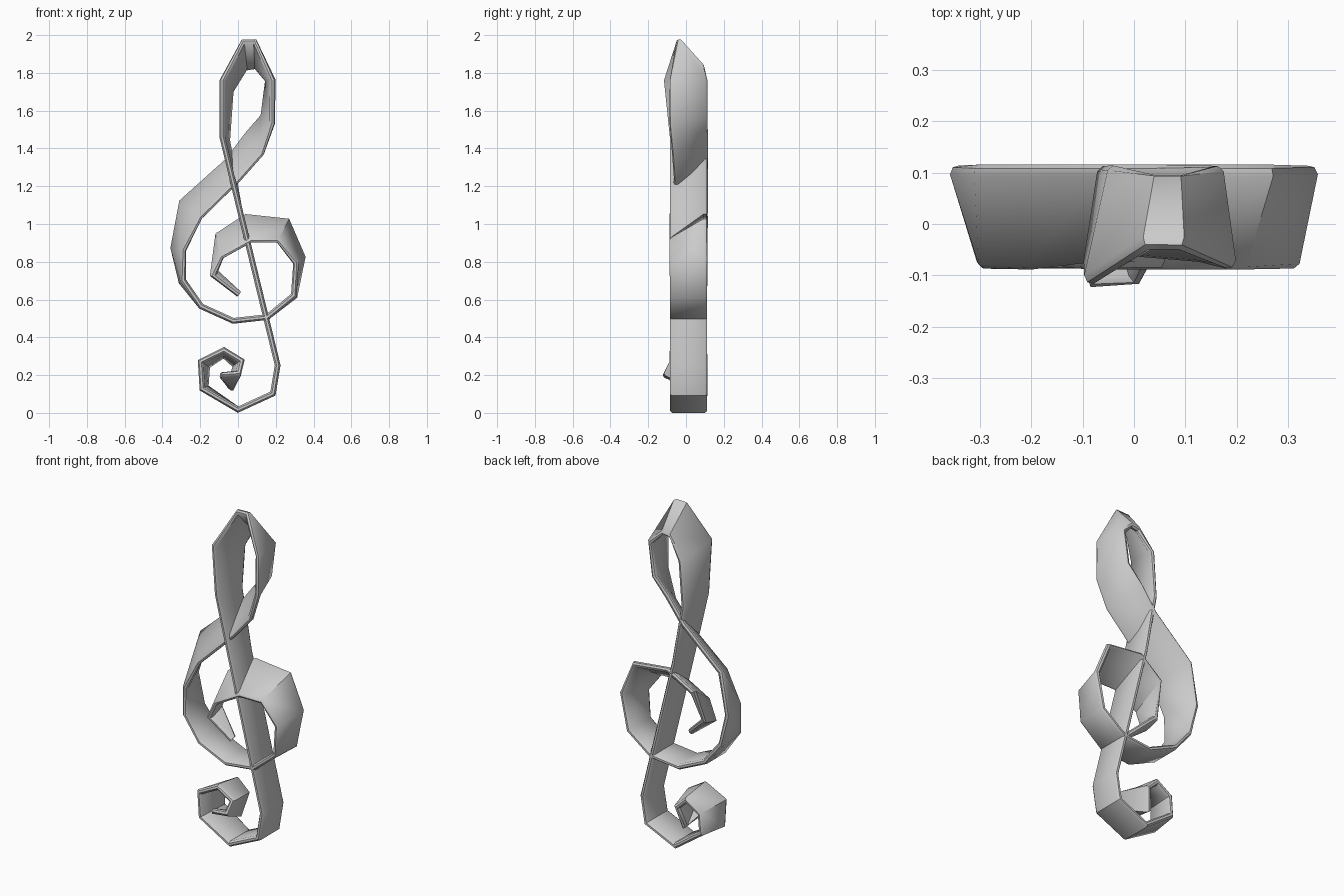
import bpy, bmesh
from mathutils import Vector

if "Cube" in bpy.data.objects:
    bpy.data.objects.remove(bpy.data.objects["Cube"])

T = 0.015           # half thickness of the ribbon
YF, YB = -0.085, 0.112

# Stations: front edge x, z, back-edge x, z offset, optional front/back y
spiral = [
    (0.005, 0.632, 0, 0.01, -0.075, -0.035),
    (-0.13, 0.735, 0.0, 0.03, -0.085, 0.03),
    (-0.085, 0.83, -0.025, 0.125, -0.085, 0.095),
    (0.07, 0.915, -0.03, 0.14), (0.21, 0.915, 0.055, 0.115),
    (0.305, 0.80, 0.04, 0.035), (0.295, 0.63, 0.005, -0.005),
    (0.155, 0.515), (-0.025, 0.495), (-0.195, 0.572),
    (-0.29, 0.71, -0.01, -0.01), (-0.285, 0.87, -0.062, 0.012),
    (-0.195, 1.04, -0.11, 0.09),
]
top_loop = [
    (0.01, 1.24, -0.07, 0.11, -0.06), (0.13, 1.375, -0.09, 0.11, -0.07),
    (0.185, 1.54, -0.055, 0.04), (0.185, 1.77, -0.028, 0.0, -0.085),
    (0.09, 1.982, 0.0, -0.15, -0.045, 0.09),
    (0.025, 1.98, 0.02, -0.155, -0.045, 0.09),
    (-0.085, 1.77, 0.05, -0.06, -0.115), (-0.085, 1.47, 0.03, -0.02),
]
stem_and_curl = [
    (0.005, 1.10), (0.21, 0.26), (0.185, 0.11), (0.0, 0.025),
    (-0.19, 0.135, 0.02, 0.01), (-0.2, 0.28, 0.04, -0.025),
    (-0.075, 0.342, 0.0, -0.03), (0.02, 0.285, -0.035, -0.03),
    (0.005, 0.222, -0.05, -0.09, -0.115, 0.08),
    (-0.085, 0.215, -0.01, -0.02, -0.12, -0.085),
]


def station(x, z, dx=0, dz=0, yf=YF, yb=YB):
    return Vector((x, yf, z)), Vector((x + dx, yb, z + dz))


def edge_normals(points, across):
    """Mitred thickness direction at every point of one ribbon edge."""
    result = []
    last = len(points) - 1
    for i, p in enumerate(points):
        a = (p - points[max(i - 1, 0)])
        b = (points[min(i + 1, last)] - p)
        a = a if a.length > 1e-6 else b
        b = b if b.length > 1e-6 else a
        a, b = a.normalized(), b.normalized()
        n = (a + b).cross(across[i]).normalized()
        side = b.cross(across[i]).normalized()
        result.append(n / max(0.75, n.dot(side)))
    return result


def ribbon(name, rows):
    pairs = [station(*r) for r in rows]
    front, back = [p[0] for p in pairs], [p[1] for p in pairs]
    across = [(b - f).normalized() for f, b in pairs]
    nf, nb = edge_normals(front, across), edge_normals(back, across)
    bm = bmesh.new()
    rings = []
    for f, b, u, m, n in zip(front, back, across, nf, nb):
        c = min(0.012, (b - f).length * 0.3)
        pts = [f + m * T * 0.4, f + u * c + m * T, b - u * c + n * T, b + n * T * 0.4,
               b - n * T * 0.4, b - u * c - n * T, f + u * c - m * T, f - m * T * 0.4]
        rings.append([bm.verts.new(p) for p in pts])
    for r, s in zip(rings, rings[1:]):
        for k in range(8):
            j = (k + 1) % 8
            bm.faces.new((r[k], r[j], s[j], s[k]))
    bm.faces.new(rings[0])
    bm.faces.new(rings[-1])
    bmesh.ops.recalc_face_normals(bm, faces=bm.faces[:])
    me = bpy.data.meshes.new(name)
    bm.to_mesh(me)
    bm.free()
    ob = bpy.data.objects.new(name, me)
    bpy.context.collection.objects.link(ob)
    return ob


# One continuous folded ribbon: spiral, top loop, stem and bottom curl
clef = ribbon("treble_clef_ribbon", spiral + top_loop + stem_and_curl)

# Rest the ribbon on the ground
low = min(v.co.z for v in clef.data.vertices)
for v in clef.data.vertices:
    v.co.z -= low

bpy.context.view_layer.objects.active = clef
clef.select_set(True)
bpy.ops.object.shade_smooth_by_angle(angle=0.7)
